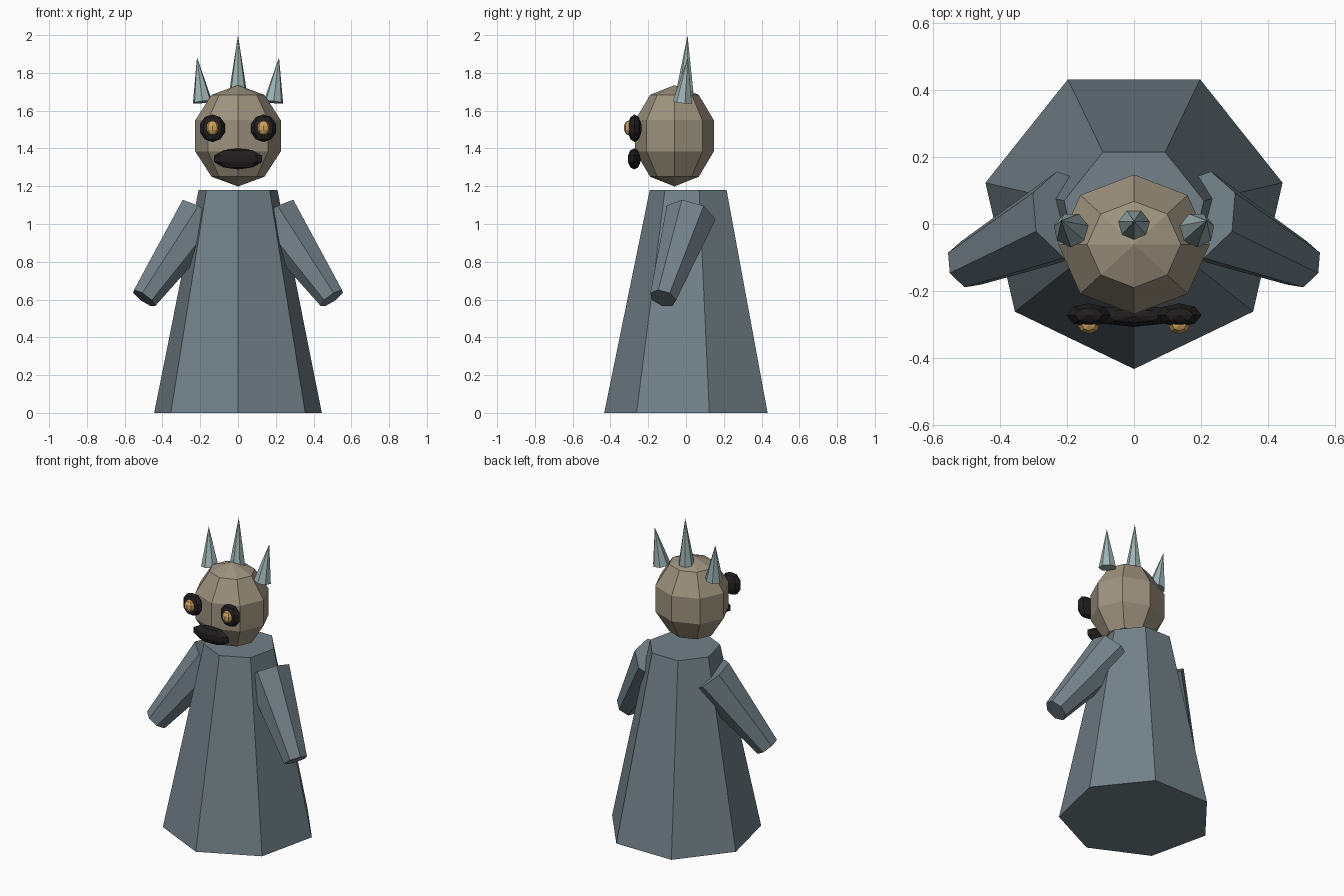
import bpy, bmesh, math
from mathutils import Vector, Matrix

if "Cube" in bpy.data.objects:
    bpy.data.objects.remove(bpy.data.objects["Cube"])


def material(name, rgb):
    m = bpy.data.materials.new(name)
    m.diffuse_color = (*rgb, 1)
    m.use_nodes = True
    m.node_tree.nodes["Principled BSDF"].inputs["Base Color"].default_value = m.diffuse_color
    return m


CLOTH = material("slate_cloth", (0.17, 0.22, 0.25))
SKIN = material("tan_skin", (0.34, 0.29, 0.21))
HORN = material("pale_horn", (0.34, 0.45, 0.45))
DARK = material("dark_trim", (0.015, 0.013, 0.013))
AMBER = material("amber", (0.62, 0.36, 0.11))


def finish(bm, name, mat):
    bmesh.ops.recalc_face_normals(bm, faces=bm.faces)
    me = bpy.data.meshes.new(name)
    bm.to_mesh(me)
    bm.free()
    me.materials.append(mat)
    ob = bpy.data.objects.new(name, me)
    bpy.context.collection.objects.link(ob)
    return ob


def frustum(name, mat, p0, p1, r0, r1, first, side=1, sides=7):
    """Tapered prism from p0 to p1; 'first' points to its first corner."""
    bm = bmesh.new()
    p0, p1, first = Vector(p0), Vector(p1), Vector(first)
    axis = (p1 - p0).normalized()
    u = (first - axis * first.dot(axis)).normalized()
    v = axis.cross(u)

    def ring(p, r):
        angles = [2 * math.pi * i / sides for i in range(sides)]
        return [bm.verts.new(p + r * (u * math.cos(a) + v * math.sin(a))) for a in angles]

    low = ring(p0, r0)
    bm.faces.new(low)
    if r1 > 0:
        high = ring(p1, r1)
        bm.faces.new(high)
        for i in range(sides):
            j = (i + 1) % sides
            bm.faces.new((low[i], low[j], high[j], high[i]))
    else:
        tip = bm.verts.new(p1)
        for i in range(sides):
            bm.faces.new((low[i], low[(i + 1) % sides], tip))
    bmesh.ops.scale(bm, vec=(side, 1, 1), verts=bm.verts)
    return finish(bm, name, mat)


def ball(name, mat, centre, radii):
    bm = bmesh.new()
    m = Matrix.Translation(centre) @ Matrix.Diagonal((*radii, 1))
    bmesh.ops.create_uvsphere(bm, u_segments=8, v_segments=5, radius=1, matrix=m)
    return finish(bm, name, mat)


# Robe, head and mouth
frustum("robe", CLOTH, (0, 0.022, 0), (0, 0.022, 1.18), 0.455, 0.214, (0, -1, 0))
ball("head", SKIN, (0, -0.061, 1.467), (0.238, 0.219, 0.268))
ball("mouth", DARK, (0, -0.274, 1.345), (0.133, 0.035, 0.056))

# Centre horn
frustum("centre_horn", HORN, (0, -0.004, 1.70), (0, 0.008, 2.0), 0.048, 0, (0, -1, 0))

# Mirrored parts: arms, side horns, eyes
for side, tag in ((1, "right"), (-1, "left")):
    frustum(tag + "_arm", CLOTH, (0.194, 0.025, 1.044), (0.498, -0.122, 0.607),
            0.138, 0.073, (-0.9, -0.05, -0.44), side)
    frustum(tag + "_horn", HORN, (0.188, -0.017, 1.645), (0.217, 0.01, 1.883),
            0.053, 0, (0, -1, 0), side)
    ball(tag + "_eye_socket", DARK, (side * 0.135, -0.272, 1.507), (0.07, 0.037, 0.073))
    ball(tag + "_pupil", AMBER, (side * 0.135, -0.303, 1.509), (0.034, 0.026, 0.04))
